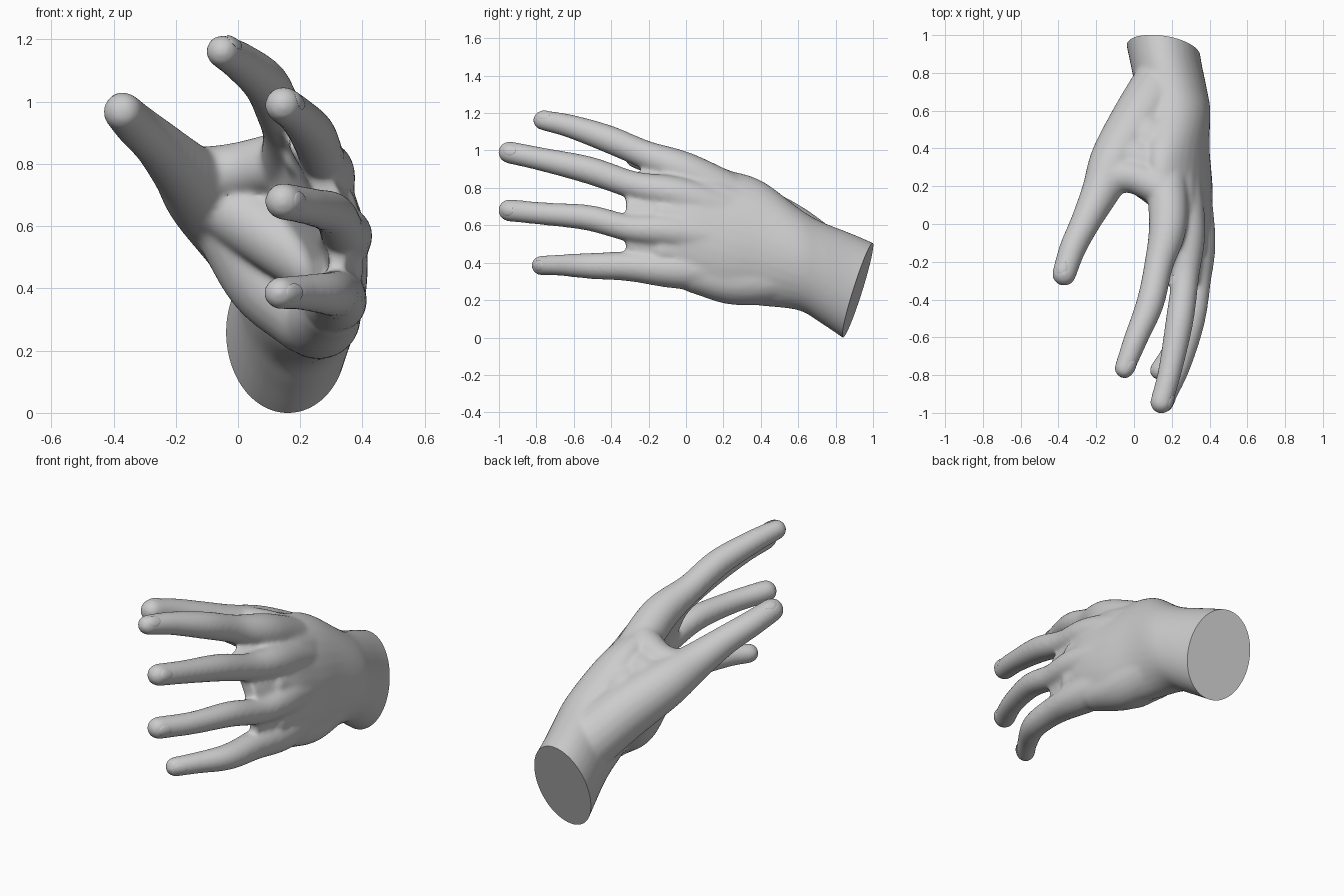
import bpy, bmesh, math
from mathutils import Vector, Matrix

cube = bpy.data.objects.get("Cube")
if cube:
    bpy.data.objects.remove(cube)

grey = bpy.data.materials.new("plain grey")
grey.use_nodes = True
grey.diffuse_color = (0.6, 0.6, 0.6, 1)
grey.node_tree.nodes["Principled BSDF"].inputs["Base Color"].default_value = (0.6, 0.6, 0.6, 1)


def spline(points, steps=8):
    """Smooth path through points of any dimension."""
    pts = [Vector(p) for p in points]
    pts = [2 * pts[0] - pts[1]] + pts + [2 * pts[-1] - pts[-2]]
    out = []
    for a, b, c, d in zip(pts, pts[1:], pts[2:], pts[3:]):
        for i in range(steps):
            t = i / steps
            out.append(b + (c - a) * (t / 2) + (2 * a - 5 * b + 4 * c - d) * (t * t / 2)
                       + (3 * b - a - 3 * c + d) * (t ** 3 / 2))
    return out + [pts[-2]]


def loft(bm, rings):
    rows = [[bm.verts.new(co) for co in ring] for ring in rings]
    n = len(rows[0])
    for r, s in zip(rows, rows[1:]):
        for i in range(n):
            bm.faces.new((r[i], r[(i + 1) % n], s[(i + 1) % n], s[i]))
    bm.faces.new(rows[0][::-1])
    bm.faces.new(rows[-1])


def tube(bm, points):
    """Round-ended tube through (x, y, z, radius) points."""
    path = spline(points)
    rings = []
    for i, p in enumerate(path):
        along = (path[min(i + 1, len(path) - 1)] - path[max(i - 1, 0)]).to_3d().normalized()
        side = along.cross(Vector((0, 0, 1))).normalized()
        up = side.cross(along)
        rings.append([p.to_3d() + p[3] * (side * math.cos(a) + up * math.sin(a))
                      for a in (math.tau * k / 20 for k in range(20))])
    loft(bm, rings)
    for p in (path[0], path[-1]):
        bmesh.ops.create_icosphere(bm, subdivisions=3, radius=p[3],
                                   matrix=Matrix.Translation(p.to_3d()))


def finish(name, bm):
    bmesh.ops.recalc_face_normals(bm, faces=bm.faces)
    mesh = bpy.data.meshes.new(name)
    bm.to_mesh(mesh)
    bm.free()
    mesh.materials.append(grey)
    obj = bpy.data.objects.new(name, mesh)
    bpy.context.collection.objects.link(obj)
    return obj


# Digits, from tip into the palm: x, y, z, radius
digits = {
    "index": [(-.05, -.765, 1.167, .054), (.005, -.62, 1.135, .063), (.085, -.42, 1.068, .074),
              (.13, -.22, .983, .077), (.18, 0, .893, .102), (.17, .3, .74, .11)],
    "middle": [(.145, -.945, .995, .06), (.19, -.78, .96, .063), (.24, -.52, .9, .074),
               (.27, -.28, .82, .075), (.278, -.02, .76, .1), (.22, .38, .62, .12)],
    "ring": [(.145, -.945, .685, .06), (.235, -.76, .667, .061), (.305, -.52, .645, .069),
             (.335, -.3, .59, .073), (.337, -.06, .57, .095), (.26, .38, .5, .12)],
    "little": [(.135, -.775, .39, .053), (.2, -.68, .392, .057), (.29, -.51, .388, .07),
               (.315, -.3, .385, .08), (.315, -.04, .365, .1), (.25, .35, .36, .12)],
    "thumb": [(-.37, -.265, .973, .064), (-.325, -.13, .928, .071), (-.257, .01, .868, .08),
              (-.178, .17, .785, .102), (-.1, .34, .7, .133), (.03, .55, .57, .152),
              (.16, .75, .41, .16)],
}

# Heel of the palm, palm filling, ball of the thumb and the web beside it
pads = [
    [(.3, .05, .34, .1), (.265, .25, .31, .13), (.245, .45, .32, .135), (.215, .65, .36, .155)],
    [(-.03, .38, .64, .13), (.1, .36, .45, .15), (.23, .28, .33, .14)],
    [(-.12, .25, .77, .09), (0, .25, .785, .09), (.14, .19, .815, .095)],
    [(-.05, .37, .68, .13), (.06, .32, .71, .125), (.17, .28, .73, .11)],
    [(-.02, .3, .66, .11), (.1, .22, .58, .11), (.24, .1, .48, .1)],
    [(.02, .5, .6, .14), (.1, .42, .64, .15), (.17, .35, .66, .14)],
]

# Back of the hand, filled between neighbouring knuckles
pads += [
    [(.215, -.1, .83, .068), (.24, .1, .77, .09), (.22, .3, .7, .11)],
    [(.315, -.12, .665, .07), (.295, .1, .62, .1), (.26, .3, .58, .12)],
    [(.335, -.12, .47, .07), (.305, .1, .45, .1), (.26, .3, .43, .125)],
]

# Palm and forearm sections: y, centre x, centre z, half height, half width, lean, bow
sections = [
    (-.32, .235, .635, .25, .04, .29, .075), (-.17, .24, .63, .3, .06, .29, .07),
    (0, .23, .61, .35, .1, .28, .07),
    (.2, .215, .55, .365, .14, .25, .05), (.4, .2, .51, .34, .175, .18, .02),
    (.6, .207, .425, .275, .197, .08, 0), (.72, .195, .355, .272, .19, 0, 0),
    (.9, .16, .26, .295, .19, 0, 0), (1.15, .12, .14, .305, .205, 0, 0),
]

bm = bmesh.new()
for path in list(digits.values()) + pads:
    tube(bm, path)

rings = []
for y, cx, cz, tall, wide, lean, bow in spline(sections, 6):
    ring = []
    for k in range(32):
        a = math.tau * k / 32
        u, v = tall * math.cos(a), wide * math.sin(a) + bow * math.sin(a) ** 2
        ring.append((cx - u * math.sin(lean) + v * math.cos(lean), y,
                     cz + u * math.cos(lean) + v * math.sin(lean)))
    rings.append(ring)
loft(bm, rings)
rough = finish("hand_rough", bm)

# Fuse everything into one skin and soften the joins
remesh = rough.modifiers.new("fuse", 'REMESH')
remesh.mode = 'VOXEL'
remesh.voxel_size = 0.011
soften = rough.modifiers.new("soften", 'SMOOTH')
soften.factor = 0.5
soften.iterations = 16
bpy.context.view_layer.update()
skin = bpy.data.meshes.new_from_object(rough.evaluated_get(bpy.context.evaluated_depsgraph_get()))
bpy.data.objects.remove(rough)

# Slice the forearm flat and close it, then rest it on the floor
bm = bmesh.new()
bm.from_mesh(skin)
bpy.data.meshes.remove(skin)
cut = bmesh.ops.bisect_plane(bm, geom=bm.verts[:] + bm.edges[:] + bm.faces[:],
                             plane_co=(.15, .92, .26), plane_no=(.13, 1, -.31), clear_outer=True)
rim = [e for e in cut["geom_cut"] if isinstance(e, bmesh.types.BMEdge)]
bmesh.ops.contextual_create(bm, geom=rim)
floor = min(v.co.z for v in bm.verts)
bmesh.ops.translate(bm, vec=(0, 0, -floor), verts=bm.verts)
hand = finish("hand", bm)

# Nails: thin plates bedded in the back of each fingertip
facing = {"index": (.7, 0, .6), "middle": (.9, -.2, .3), "ring": (1, -.2, 0),
          "little": (1, -.2, 0), "thumb": (-.3, .3, .9)}
parts = [hand]
for name, path in digits.items():
    tip, nxt = Vector(path[0]).to_3d(), Vector(path[1]).to_3d()
    along = (tip - nxt).normalized()
    out = Vector(facing[name])
    out = (out - along * out.dot(along)).normalized()
    start = tip - along * 0.012 - Vector((0, 0, floor))
    hit, spot, normal, _ = hand.ray_cast(start + out * 0.1, -out)
    if not hit:
        continue
    along = (along - normal * along.dot(normal)).normalized()
    frame = Matrix((along, normal.cross(along), normal)).transposed().to_4x4()
    bm = bmesh.new()
    bmesh.ops.create_uvsphere(bm, u_segments=24, v_segments=12, radius=1)
    for v in bm.verts:
        x, y, z = v.co
        v.co = (x * .037, y * .031, .001 + z * .004 - y * y * .008 - max(x, 0) ** 2 * .006)
    bmesh.ops.transform(bm, matrix=Matrix.Translation(spot) @ frame, verts=bm.verts)
    parts.append(finish(name + "_nail", bm))

bpy.ops.object.select_all(action='DESELECT')
for obj in parts:
    obj.select_set(True)
bpy.context.view_layer.objects.active = hand
bpy.ops.object.shade_smooth_by_angle(angle=math.radians(40))
